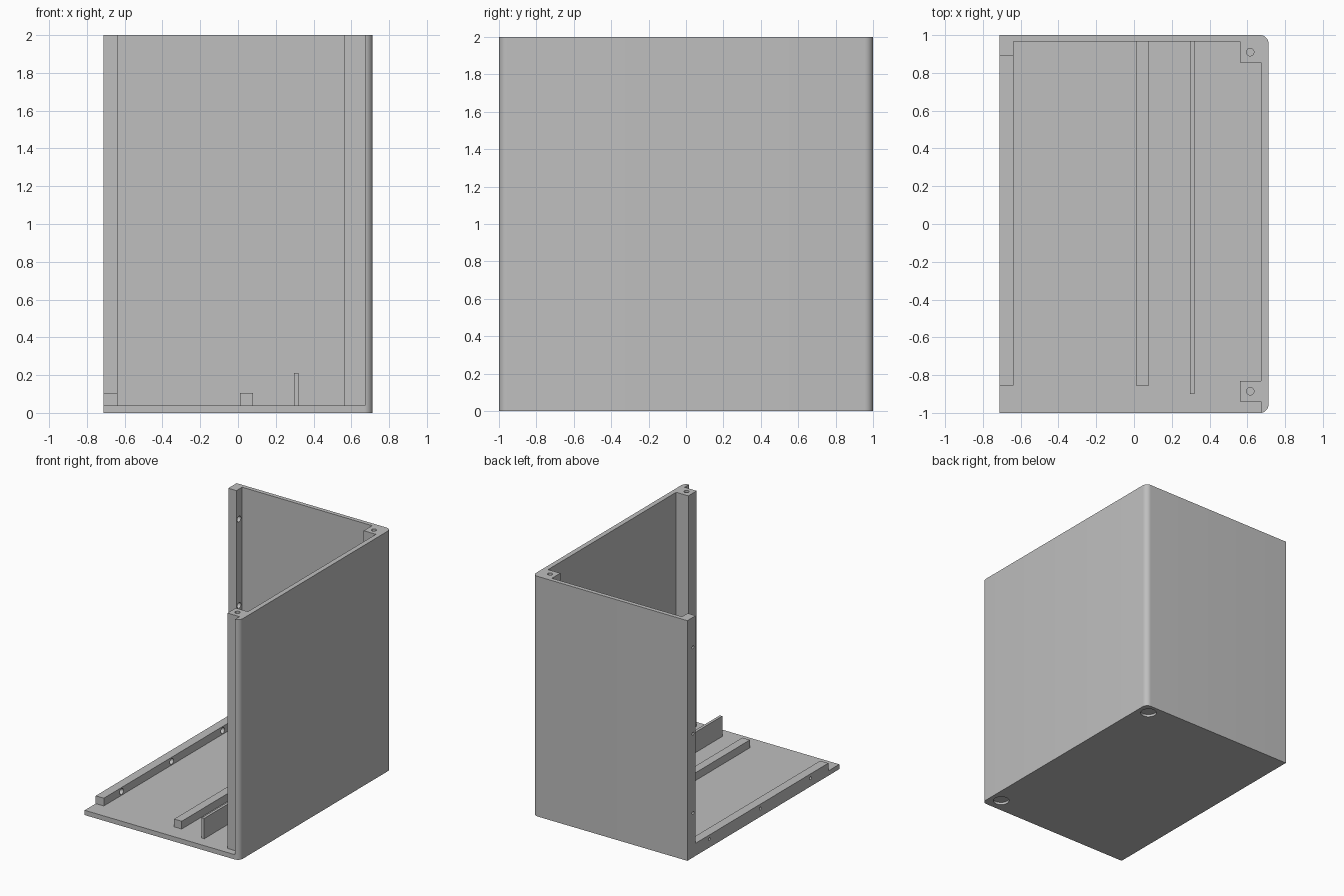
import bpy, math
from math import cos, sin, pi
from mathutils import Vector

cube = bpy.data.objects.get("Cube")
if cube:
    bpy.data.objects.remove(cube, do_unlink=True)

grey = bpy.data.materials.new("light grey plastic")
grey.use_nodes = True
colour = (0.52, 0.52, 0.52, 1)
grey.diffuse_color = colour
grey.node_tree.nodes["Principled BSDF"].inputs["Base Color"].default_value = colour

X, Y, H = 0.7125, 1.0, 2.0        # half width, half depth, height
FLOOR, WALL_X, WALL_Y = 0.04, 0.672, 0.965
RAIL_IN = -0.638                  # inner face of the left post and rail


def prism(name, outline, z0, z1):
    """Extrude a counter-clockwise outline from z0 to z1."""
    n = len(outline)
    verts = [(x, y, z) for z in (z0, z1) for x, y in outline]
    faces = [list(range(n))[::-1], list(range(n, 2 * n))]
    faces += [(i, (i + 1) % n, (i + 1) % n + n, i + n) for i in range(n)]
    mesh = bpy.data.meshes.new(name)
    mesh.from_pydata(verts, [], faces)
    mesh.materials.append(grey)
    obj = bpy.data.objects.new(name, mesh)
    bpy.context.collection.objects.link(obj)
    return obj


def box(name, x0, x1, y0, y1, z0, z1):
    return prism(name, [(x0, y0), (x1, y0), (x1, y1), (x0, y1)], z0, z1)


def rod(start, end, radius):
    """Round cutter between two points."""
    a, b = Vector(start), Vector(end)
    ring = [(radius * cos(2 * pi * i / 24), radius * sin(2 * pi * i / 24)) for i in range(24)]
    obj = prism("hole_cutter", ring, 0, (b - a).length)
    turn = (b - a).to_track_quat('Z', 'Y').to_matrix()
    for v in obj.data.vertices:
        v.co = turn @ v.co + a
    return obj


def cut(obj, cutters):
    bpy.context.view_layer.objects.active = obj
    for c in cutters:
        c.hide_render = True
        mod = obj.modifiers.new("cut", 'BOOLEAN')
        mod.operation, mod.solver, mod.object = 'DIFFERENCE', 'EXACT', c
        bpy.ops.object.modifier_apply(modifier=mod.name)
        bpy.data.objects.remove(c, do_unlink=True)


def side_hole(y, z):
    """Screw hole along x: narrow outside, wide pocket inside."""
    return [rod((-X - 0.05, y, z), (RAIL_IN + 0.05, y, z), 0.012),
            rod((RAIL_IN - 0.045, y, z), (RAIL_IN + 0.05, y, z), 0.024)]


# Shell: block with two rounded right edges, hollowed to floor and two walls
R = 0.045
arc = [i * pi / 16 for i in range(9)]
outline = [(-X, -Y)]
outline += [(X - R + R * sin(t), -Y + R - R * cos(t)) for t in arc]
outline += [(X - R + R * cos(t), Y - R + R * sin(t)) for t in arc]
outline += [(-X, Y)]
shell = prism("shell", outline, 0, H)
cut(shell, [box("hollow", -X - 1, WALL_X, -Y - 1, WALL_Y, FLOOR, H + 1)])

# Corner screw posts on the right wall, with round recesses underneath
for name, y0, y1 in (("front_screw_post", -0.94, -0.83), ("back_screw_post", 0.855, WALL_Y)):
    post = box(name, 0.56, WALL_X, y0, y1, FLOOR, H)
    mid = (y0 + y1) / 2
    cut(post, [rod((0.615, mid, H - 0.3), (0.615, mid, H + 0.1), 0.02)])
    cut(shell, [rod((0.615, mid, -0.1), (0.615, mid, 0.02), 0.062)])

# Left post and left floor rail with their screw holes
left_post = box("left_post", -X, RAIL_IN, 0.89, WALL_Y, FLOOR, H)
for z in (0.37, 1.03, 1.75):
    cut(left_post, side_hole(0.925, z))
left_rail = box("left_rail", -X, RAIL_IN, -0.855, 0.89, FLOOR, 0.105)
for y in (-0.62, 0.04, 0.71):
    cut(left_rail, side_hole(y, 0.07))

# Floor ribs
box("middle_rib", 0.01, 0.08, -0.855, WALL_Y, FLOOR, 0.105)
box("thin_rib", 0.296, 0.319, -0.9, WALL_Y, FLOOR, 0.21)

# Smooth the round corners and holes, keep edges sharp
bpy.ops.object.select_all(action='DESELECT')
for obj in bpy.context.collection.objects:
    if obj.type == 'MESH':
        obj.select_set(True)
bpy.context.view_layer.objects.active = shell
bpy.ops.object.shade_smooth_by_angle(angle=math.radians(30))
